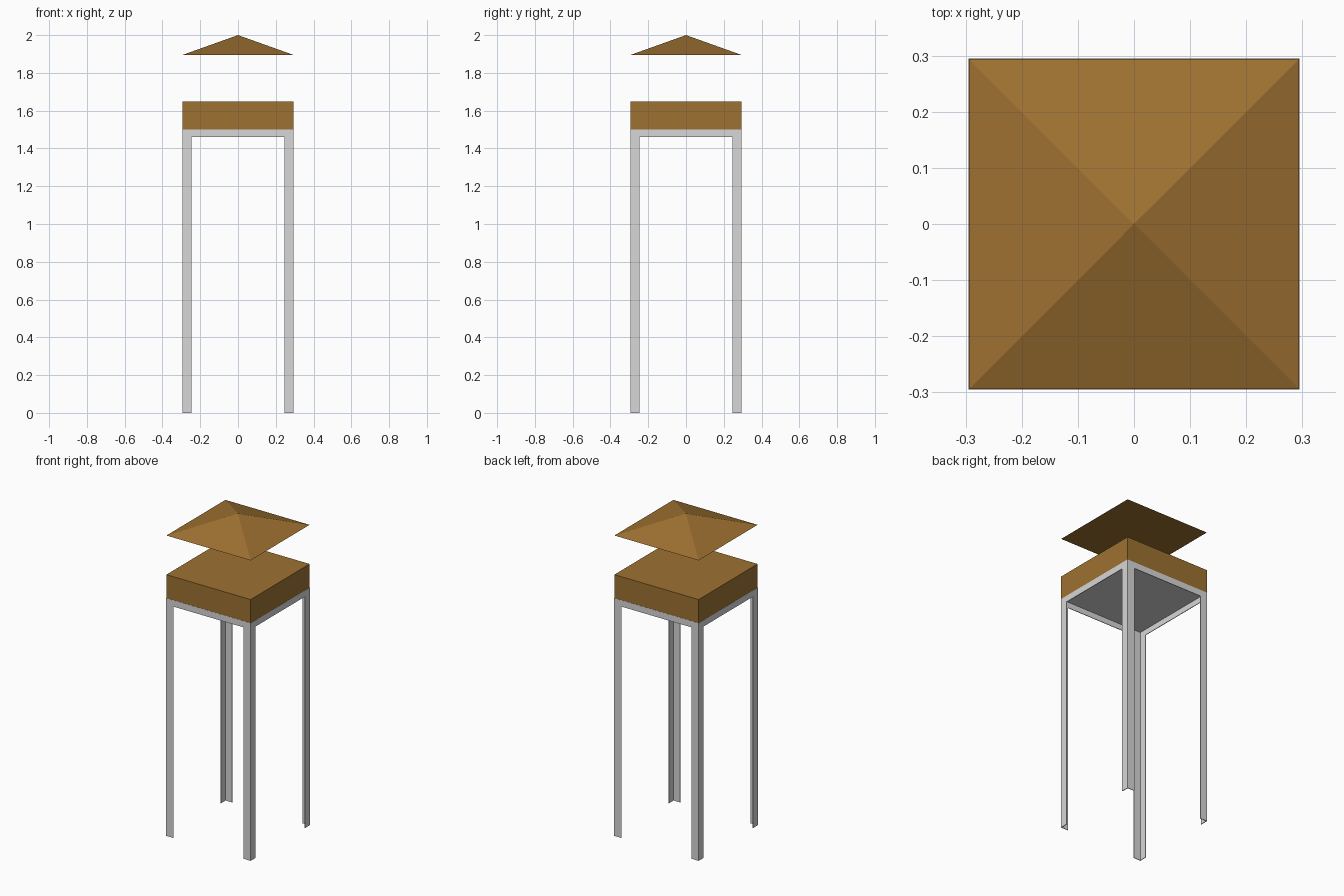
import bpy, bmesh, math
from mathutils import Matrix

if "Cube" in bpy.data.objects:
    bpy.data.objects.remove(bpy.data.objects["Cube"])

H = 0.295      # half width of the stand
W = 0.05       # leg flange width
T = 0.004      # sheet thickness
DECK = 1.5     # top of the frame


def material(name, rgb):
    m = bpy.data.materials.new(name)
    m.diffuse_color = (*rgb, 1)
    m.use_nodes = True
    m.node_tree.nodes["Principled BSDF"].inputs["Base Color"].default_value = m.diffuse_color
    return m


metal = material("light grey metal", (0.68, 0.68, 0.68))
wood = material("brown wood", (0.34, 0.165, 0.031))


def make_object(name, bm, mat):
    bmesh.ops.recalc_face_normals(bm, faces=bm.faces)
    mesh = bpy.data.meshes.new(name)
    bm.to_mesh(mesh)
    bm.free()
    mesh.materials.append(mat)
    obj = bpy.data.objects.new(name, mesh)
    bpy.context.collection.objects.link(obj)
    return obj


def extrude_profile(name, points, z0, z1, mat, turn=0.0):
    bm = bmesh.new()
    face = bm.faces.new([bm.verts.new((x, y, z0)) for x, y in points])
    top = bmesh.ops.extrude_face_region(bm, geom=[face])["geom"]
    bmesh.ops.translate(bm, vec=(0, 0, z1 - z0),
                        verts=[v for v in top if isinstance(v, bmesh.types.BMVert)])
    bmesh.ops.rotate(bm, verts=bm.verts, matrix=Matrix.Rotation(turn, 3, 'Z'))
    return make_object(name, bm, mat)


def rect(x0, x1, y0, y1):
    return [(x0, y0), (x1, y0), (x1, y1), (x0, y1)]


# Angle-iron legs at the corners and thin rails between them
angle = [(-H, -H), (-H + W, -H), (-H + W, -H + T),
         (-H + T, -H + T), (-H + T, -H + W), (-H, -H + W)]
legs = ("front_left_leg", "front_right_leg", "back_right_leg", "back_left_leg")
rails = ("front_rail", "right_rail", "back_rail", "left_rail")
for i in range(4):
    turn = i * math.pi / 2
    extrude_profile(legs[i], angle, 0, DECK - T, metal, turn)
    extrude_profile(rails[i], rect(-H + W, H - W, -H, -H + T),
                    1.46, DECK - T, metal, turn)

# Metal deck plate and the wooden box on it
extrude_profile("deck_plate", rect(-H, H, -H, H), DECK - T, DECK, metal)
B = H - 0.001
extrude_profile("box", rect(-B, B, -B, B), DECK, 1.648, wood)

# Floating pyramid roof with a flat underside
bm = bmesh.new()
base = [bm.verts.new((x, y, 1.895)) for x, y in rect(-B, B, -B, B)]
apex = bm.verts.new((0, 0, 2))
bm.faces.new(base)
for i in range(4):
    bm.faces.new((base[i], base[(i + 1) % 4], apex))
make_object("roof", bm, wood)
